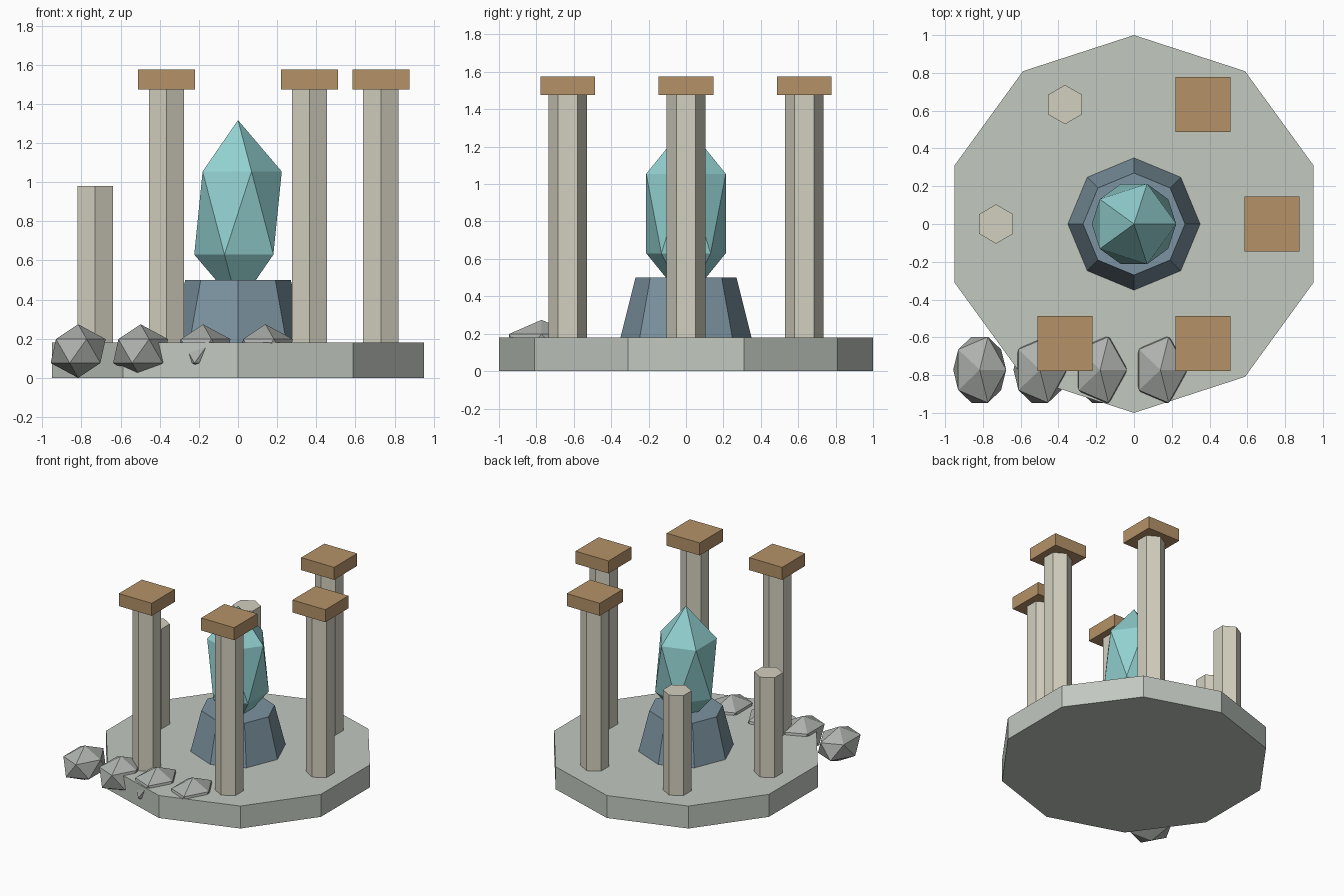
import bpy, bmesh
from math import sin, cos, pi, radians
from mathutils import Matrix

if "Cube" in bpy.data.objects:
    bpy.data.objects.remove(bpy.data.objects["Cube"])


def material(name, rgb):
    m = bpy.data.materials.new(name)
    m.diffuse_color = (*rgb, 1)
    m.use_nodes = True
    m.node_tree.nodes["Principled BSDF"].inputs["Base Color"].default_value = m.diffuse_color
    return m


STONE = material("pale_stone", (0.54, 0.58, 0.53))
SLATE = material("blue_slate", (0.20, 0.29, 0.35))
CRYSTAL = material("teal_crystal", (0.29, 0.63, 0.63))
SAND = material("sandstone", (0.65, 0.63, 0.52))
BRONZE = material("brown_cap", (0.46, 0.29, 0.14))
ROCK = material("grey_rock", (0.42, 0.44, 0.42))


def finish(bm, name, mat):
    bmesh.ops.recalc_face_normals(bm, faces=bm.faces[:])
    mesh = bpy.data.meshes.new(name)
    bm.to_mesh(mesh)
    bm.free()
    mesh.materials.append(mat)
    obj = bpy.data.objects.new(name, mesh)
    bpy.context.collection.objects.link(obj)
    return obj


def prism(name, sides, r0, r1, z0, z1, mat, x=0, y=0):
    """Straight or tapered prism with one corner pointing to +y."""
    bm = bmesh.new()
    rings = []
    for r, z in ((r0, z0), (r1, z1)):
        rings.append([bm.verts.new((x + r * sin(2 * pi * i / sides),
                                    y + r * cos(2 * pi * i / sides), z))
                      for i in range(sides)])
    for ring in rings:
        bm.faces.new(ring)
    for i in range(sides):
        j = (i + 1) % sides
        bm.faces.new((rings[0][i], rings[0][j], rings[1][j], rings[1][i]))
    return finish(bm, name, mat)


def box(name, center, size, mat):
    bm = bmesh.new()
    bmesh.ops.create_cube(bm, size=1, matrix=Matrix.Translation(center) @ Matrix.Diagonal((*size, 1)))
    return finish(bm, name, mat)


def gem(name, center, radii, mat):
    """Stretched 20-sided solid."""
    bm = bmesh.new()
    bmesh.ops.create_icosphere(bm, subdivisions=1, radius=1,
                               matrix=Matrix.Translation(center) @ Matrix.Diagonal((*radii, 1)))
    return finish(bm, name, mat)


# Platform, pedestal and crystal
prism("platform", 10, 1.0, 1.0, 0.0, 0.18, STONE)
prism("pedestal", 8, 0.35, 0.27, 0.18, 0.50, SLATE)
gem("crystal", (0, 0, 0.8425), (0.25, 0.25, 0.475), CRYSTAL)

# Ring of six columns; the two at the back left are broken and have no cap
for i in range(6):
    a = radians(60 * i)
    x, y = 0.73 * cos(a), 0.73 * sin(a)
    broken = i in (2, 3)
    prism(f"column_{i + 1}", 6, 0.104, 0.104, 0.18, 0.98 if broken else 1.475, SAND, x, y)
    if not broken:
        box(f"column_cap_{i + 1}", (x, y, 1.525), (0.292, 0.292, 0.10), BRONZE)

# Row of rocks along the front edge
for i in range(4):
    gem(f"rock_{i + 1}", (-0.817 + 0.319 * i, -0.772, 0.137), (0.157, 0.205, 0.137), ROCK)
